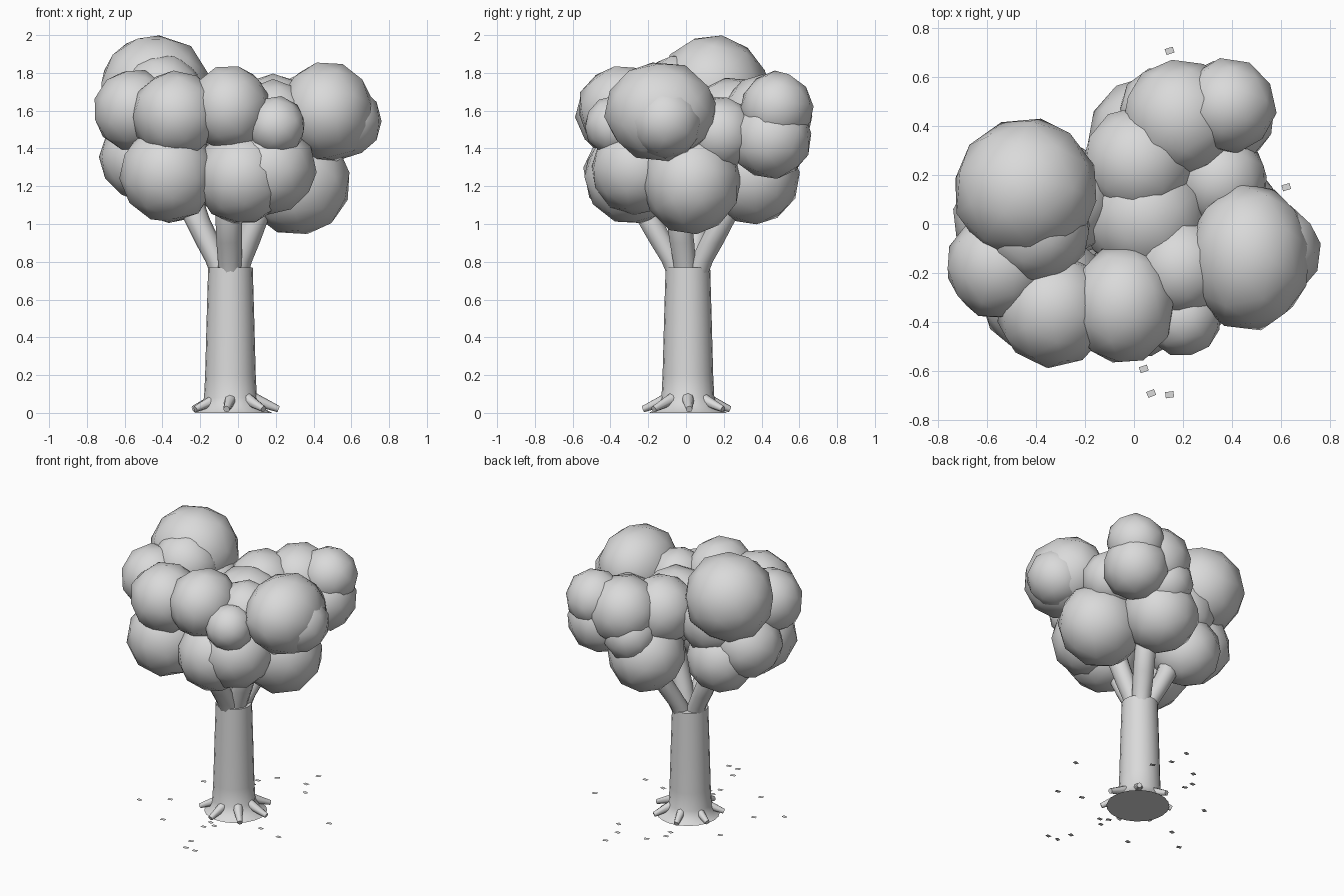
import bpy, bmesh, math, random
from mathutils import Vector, Matrix

if "Cube" in bpy.data.objects:
    bpy.data.objects.remove(bpy.data.objects["Cube"])

random.seed(4)
grey = bpy.data.materials.new("light_grey")
grey.diffuse_color = (0.7, 0.7, 0.7, 1)
grey.use_nodes = True
grey.node_tree.nodes["Principled BSDF"].inputs["Base Color"].default_value = grey.diffuse_color


def finish(name, bm, angle=60):
    bmesh.ops.recalc_face_normals(bm, faces=bm.faces)
    me = bpy.data.meshes.new(name)
    bm.to_mesh(me)
    bm.free()
    me.materials.append(grey)
    ob = bpy.data.objects.new(name, me)
    bpy.context.collection.objects.link(ob)
    if angle:
        bpy.ops.object.select_all(action='DESELECT')
        ob.select_set(True)
        bpy.context.view_layer.objects.active = ob
        bpy.ops.object.shade_smooth_by_angle(angle=math.radians(angle))
    return ob


def tube(name, rings, sides, angle=60):
    """Closed tube through (centre, radius) rings, each level with the ground."""
    bm = bmesh.new()
    loops = []
    for c, r in rings:
        loops.append([bm.verts.new(Vector(c) + Vector((r * math.cos(a), r * math.sin(a), 0)))
                      for a in (2 * math.pi * i / sides for i in range(sides))])
    for lo, hi in zip(loops, loops[1:]):
        for i in range(sides):
            j = (i + 1) % sides
            bm.faces.new((lo[i], lo[j], hi[j], hi[i]))
    bm.faces.new(loops[0])
    bm.faces.new(loops[-1])
    return finish(name, bm, angle)


# Trunk with a flared foot
CX, CY = -0.04, 0.01
tube("trunk", [((CX + dx, CY, z), r) for z, r, dx in (
    (0, 0.205, 0.015), (0.025, 0.165, 0.01), (0.08, 0.14, 0), (0.2, 0.134, 0),
    (0.5, 0.126, 0), (0.77, 0.118, 0))], 20)

# Roots: tapered fingers sloping down to the ground
for k in range(7):
    a = 2 * math.pi * k / 7 + 0.05
    d = Vector((math.cos(a), math.sin(a), 0))
    base = Vector((CX + 0.02, CY - 0.005, 0))
    p, q = base + d * 0.10 + Vector((0, 0, 0.075)), base + d * 0.235 + Vector((0, 0, 0.02))
    axis = q - p
    bm = bmesh.new()
    bmesh.ops.create_cone(bm, cap_ends=True, segments=8, radius1=0.034, radius2=0.017,
                          depth=axis.length,
                          matrix=Matrix.Translation((p + q) / 2)
                          @ axis.to_track_quat('Z', 'Y').to_matrix().to_4x4())
    finish("root", bm)

# Branches curving out from the trunk top into the crown
for ex, ey in ((0.08, 0.21), (-0.23, 0.06), (-0.05, -0.21), (0.10, -0.04)):
    e = Vector((ex - CX, ey - CY, 0))
    o = Vector((CX, CY, 0))
    tube("branch", [(o + e * t + Vector((0, 0, z)), r) for t, z, r in (
        (0.22, 0.72, 0.06), (0.36, 0.80, 0.063), (0.62, 0.90, 0.068),
        (0.95, 1.03, 0.070), (1.15, 1.2, 0.05))], 10)

# Crown: foliage lumps as (x, y, z, radius) or (x, y, z, rx, ry, rz)
lumps = [
    # upper left
    (-0.44, 0.14, 1.71, 0.29), (-0.55, -0.17, 1.60, 0.215), (-0.40, -0.02, 1.68, 0.22),
    (-0.30, 0.10, 1.50, 0.23),
    # front
    (-0.33, -0.35, 1.58, 0.23), (-0.045, -0.33, 1.61, 0.215, 0.24, 0.225), (0.20, -0.38, 1.52, 0.155),
    (0.19, -0.18, 1.56, 0.20),
    # right
    (0.47, -0.135, 1.595, 0.25, 0.295, 0.26), (0.56, -0.11, 1.545, 0.195), (0.35, 0.18, 1.48, 0.19),
    # back
    (0.385, 0.48, 1.615, 0.19), (0.36, 0.45, 1.455, 0.215), (0.19, 0.43, 1.56, 0.235),
    (0.02, 0.25, 1.54, 0.23), (0.12, 0.46, 1.42, 0.18),
    # middle and lower ring
    (0.05, 0.03, 1.49, 0.25), (-0.37, -0.28, 1.265, 0.255), (-0.50, 0.02, 1.35, 0.23),
    (-0.35, 0.10, 1.24, 0.23), (0.02, -0.29, 1.245, 0.245), (0.17, -0.26, 1.29, 0.24),
    (0.31, 0.03, 1.225, 0.285, 0.26, 0.275), (0.07, 0.35, 1.25, 0.25),
]
for x, y, z, *r in lumps:
    size = r if len(r) == 3 else r * 3
    bm = bmesh.new()
    bmesh.ops.create_icosphere(bm, subdivisions=2, radius=1.025)
    for v in bm.verts:
        v.co *= random.uniform(0.98, 1.02)
    spin = Matrix.Rotation(random.uniform(0, 6.28), 4, 'Z') @ Matrix.Rotation(random.uniform(0, 6.28), 4, 'X')
    bm.transform(Matrix.Translation((x, y, z)) @ Matrix.Diagonal((*size, 1)) @ spin)
    finish("foliage", bm)

# Fallen leaves: little flat plates around the tree
fallen = [
    (0.145, 0.705), (0.62, 0.15), (-0.14, 0.425), (-0.06, 0.53), (0.04, -0.59), (0.07, -0.69),
    (0.145, -0.695), (-0.60, -0.26), (-0.44, -0.14), (-0.30, -0.42), (-0.42, 0.21), (-0.13, 0.36),
    (0.22, 0.45), (0.15, 0.56), (0.30, -0.17), (0.47, -0.21), (-0.02, -0.28), (-0.02, -0.36),
    (0.03, -0.31),
]
for x, y in fallen:
    bm = bmesh.new()
    bmesh.ops.create_grid(bm, x_segments=1, y_segments=1, size=0.5)
    bm.transform(Matrix.Translation((x, y, 0.022))
                 @ Matrix.Rotation(random.uniform(-0.5, 0.5), 4, 'Z')
                 @ Matrix.Diagonal((0.034, 0.025, 1, 1)))
    finish("fallen_leaf", bm, 0)
